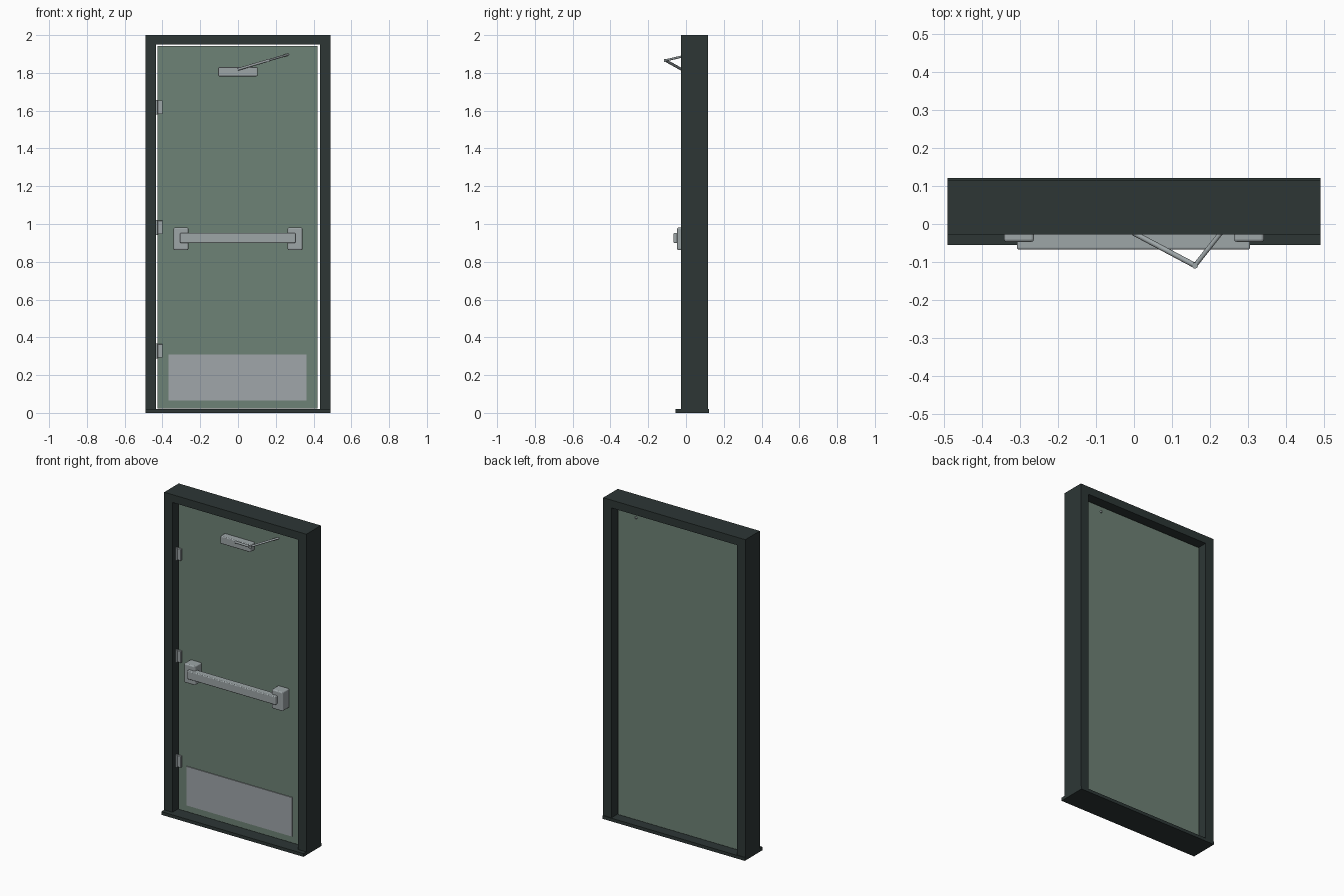
import bpy, bmesh, math
from mathutils import Vector

if "Cube" in bpy.data.objects:
    bpy.data.objects.remove(bpy.data.objects["Cube"], do_unlink=True)


def material(name, rgb):
    m = bpy.data.materials.new(name)
    m.use_nodes = True
    m.diffuse_color = (*rgb, 1)
    m.node_tree.nodes["Principled BSDF"].inputs["Base Color"].default_value = (*rgb, 1)
    return m


FRAME = material("dark_frame_paint", (0.026, 0.037, 0.036))
DOOR = material("sage_door_paint", (0.155, 0.223, 0.18))
METAL = material("satin_metal", (0.34, 0.38, 0.39))
PLATE = material("brushed_plate", (0.35, 0.38, 0.40))


def finish(name, bm, mat):
    bmesh.ops.recalc_face_normals(bm, faces=bm.faces)
    mesh = bpy.data.meshes.new(name)
    bm.to_mesh(mesh)
    bm.free()
    mesh.materials.append(mat)
    ob = bpy.data.objects.new(name, mesh)
    bpy.context.collection.objects.link(ob)
    return ob


def box(name, x, y, z, mat, bevel=0):
    """Box between (min, max) pairs, with optional rounded edges."""
    bm = bmesh.new()
    bmesh.ops.create_cube(bm, size=1)
    for v in bm.verts:
        v.co = [r[0] if c < 0 else r[1] for c, r in zip(v.co, (x, y, z))]
    ob = finish(name, bm, mat)
    if bevel:
        mod = ob.modifiers.new("rounded_edges", "BEVEL")
        mod.width, mod.segments = bevel, 3
    return ob


def rod(name, start, end, radius, mat, sides=16):
    """Smooth cylinder between two points."""
    a, b = Vector(start), Vector(end)
    bpy.ops.mesh.primitive_cylinder_add(vertices=sides, radius=radius,
                                        depth=(b - a).length, location=(a + b) / 2)
    ob = bpy.context.object
    ob.name = name
    ob.rotation_euler = (b - a).to_track_quat("Z", "Y").to_euler()
    ob.data.materials.append(mat)
    bpy.ops.object.shade_smooth_by_angle(angle=math.radians(40))
    return ob


# Door frame: inverted U profile extruded through the wall depth
W, IN, TOP, IN_TOP, SILL = 0.49, 0.433, 2.0, 1.951, 0.02
outline = [(-W, SILL), (-W, TOP), (W, TOP), (W, SILL),
           (IN, SILL), (IN, IN_TOP), (-IN, IN_TOP), (-IN, SILL)]
bm = bmesh.new()
face = bm.faces.new([bm.verts.new((x, -0.027, z)) for x, z in outline])
ext = bmesh.ops.extrude_face_region(bm, geom=[face])
bmesh.ops.translate(bm, vec=(0, 0.143, 0),
                    verts=[g for g in ext["geom"] if isinstance(g, bmesh.types.BMVert)])
finish("door_frame", bm, FRAME)
box("threshold", (-W, W), (-0.055, 0.121), (0, SILL), FRAME)

# Door leaf and kick plate
box("door_leaf", (-0.425, 0.422), (0.02, 0.065), (0.024, 1.942), DOOR)
box("kick_plate", (-0.367, 0.363), (0.015, 0.021), (0.065, 0.308), PLATE)

# Push bar with end housings
for side, x in (("right", -0.302), ("left", 0.302)):
    box(f"bar_housing_{side}", (x - 0.039, x + 0.039), (-0.047, 0.021),
        (0.862, 0.981), METAL, 0.007)
box("push_bar", (-0.307, 0.305), (-0.067, -0.024), (0.9, 0.952), METAL, 0.005)

# Hinges: leaf plate and knuckle
for i, z in enumerate((0.328, 0.982, 1.618), 1):
    box(f"hinge_leaf_{i}", (-0.43, -0.4), (0.008, 0.022), (z - 0.036, z + 0.036), METAL, 0.002)
    rod(f"hinge_knuckle_{i}", (-0.43, 0.01, z - 0.039), (-0.43, 0.01, z + 0.039), 0.006, METAL)

# Door closer: body and jointed arm
box("closer_body", (-0.105, 0.103), (-0.026, 0.021), (1.782, 1.83), METAL, 0.005)
elbow = (0.16, -0.109, 1.866)
rod("closer_main_arm", (0, -0.024, 1.819), elbow, 0.007, METAL)
rod("closer_forearm", elbow, (0.302, 0.07, 1.908), 0.006, METAL)
rod("closer_elbow", (0.16, -0.109, 1.858), (0.16, -0.109, 1.874), 0.008, METAL)
